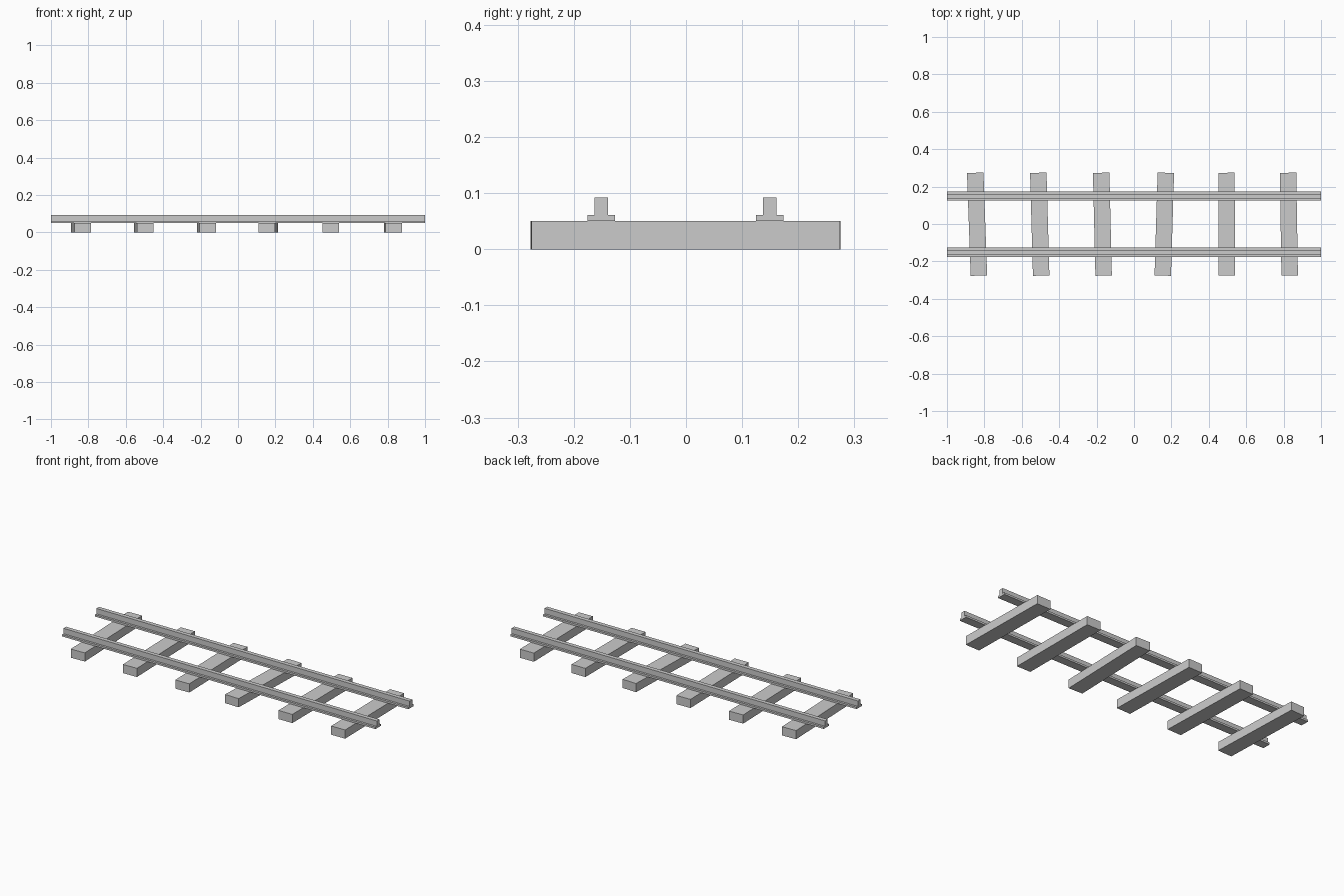
import bpy
import bmesh
from mathutils import Matrix

cube = bpy.data.objects.get("Cube")
if cube:
    bpy.data.objects.remove(cube, do_unlink=True)

# Single plain grey
grey = bpy.data.materials.new("plain grey")
grey.use_nodes = True
colour = (0.6, 0.6, 0.6, 1)
grey.diffuse_color = colour
grey.node_tree.nodes["Principled BSDF"].inputs["Base Color"].default_value = colour


def add_object(name, bm):
    bmesh.ops.recalc_face_normals(bm, faces=bm.faces)
    mesh = bpy.data.meshes.new(name)
    bm.to_mesh(mesh)
    bm.free()
    mesh.materials.append(grey)
    obj = bpy.data.objects.new(name, mesh)
    bpy.context.collection.objects.link(obj)
    return obj


def add_sleeper(number, x, angle):
    """Flat wooden beam, laid slightly askew."""
    bm = bmesh.new()
    bmesh.ops.create_cube(bm, size=1, matrix=Matrix.Diagonal((0.088, 0.55, 0.05, 1)))
    sleeper = add_object(f"sleeper_{number}", bm)
    sleeper.location = (x, -0.001, 0.025)
    sleeper.rotation_euler.z = angle


def add_rail(name, y):
    """Stepped rail profile extruded along the whole track."""
    half = [(0.0245, 0.05), (0.0245, 0.061), (0.012, 0.061), (0.012, 0.092)]
    profile = half + [(-w, z) for w, z in reversed(half)]
    bm = bmesh.new()
    end = bm.faces.new([bm.verts.new((-1, w, z)) for w, z in profile])
    result = bmesh.ops.extrude_face_region(bm, geom=[end], use_keep_orig=True)
    moved = [v for v in result["geom"] if isinstance(v, bmesh.types.BMVert)]
    bmesh.ops.translate(bm, verts=moved, vec=(2, 0, 0))
    add_object(name, bm).location.y = y


# Sleepers: centre x and skew
layout = [(-0.839, 0.036), (-0.504, 0.028), (-0.169, 0.024),
          (0.162, -0.03), (0.495, 0.002), (0.828, 0.016)]
for i, (x, angle) in enumerate(layout, 1):
    add_sleeper(i, x, angle)

# Rails
add_rail("front_rail", -0.151)
add_rail("back_rail", 0.149)
